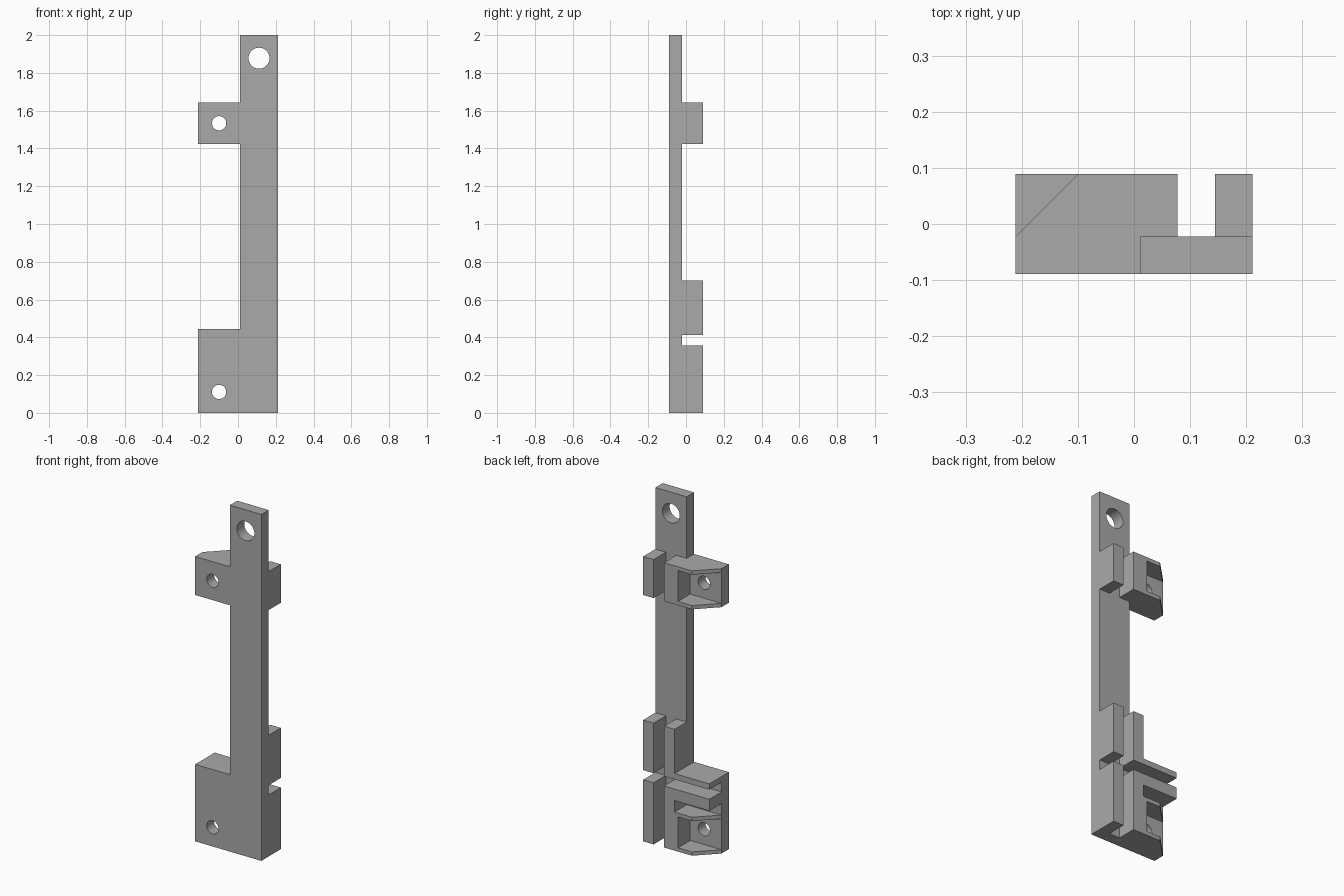
import bpy
import bmesh
from math import radians
from mathutils import Matrix, Vector

cube = bpy.data.objects.get("Cube")
if cube:
    bpy.data.objects.remove(cube, do_unlink=True)

# Part is laid out in millimetres: x from its right edge, y from the front, z from the foot
UNIT = 2 / 90
ORIGIN = Vector((9.5, 4, 0))

grey = bpy.data.materials.new("plain grey")
grey.use_nodes = True
grey.diffuse_color = (0.4, 0.4, 0.4, 1)
grey.node_tree.nodes["Principled BSDF"].inputs["Base Color"].default_value = (0.4, 0.4, 0.4, 1)


def make_object(name, bm):
    bmesh.ops.recalc_face_normals(bm, faces=bm.faces)
    for v in bm.verts:
        v.co = (v.co - ORIGIN) * UNIT
    mesh = bpy.data.meshes.new(name)
    bm.to_mesh(mesh)
    bm.free()
    obj = bpy.data.objects.new(name, mesh)
    bpy.context.collection.objects.link(obj)
    return obj


def prism(name, points, push):
    """Extrude a flat outline along a vector."""
    bm = bmesh.new()
    face = bm.faces.new([bm.verts.new(p) for p in points])
    made = bmesh.ops.extrude_face_region(bm, geom=[face])
    moved = [g for g in made["geom"] if isinstance(g, bmesh.types.BMVert)]
    bmesh.ops.translate(bm, verts=moved, vec=push)
    return make_object(name, bm)


def block(name, x, y, z):
    outline = [(x[0], y[0], z[0]), (x[1], y[0], z[0]), (x[1], y[1], z[0]), (x[0], y[1], z[0])]
    return prism(name, outline, (0, 0, z[1] - z[0]))


def drill(name, x, z, radius):
    bm = bmesh.new()
    spin = Matrix.Translation((x, 4, z)) @ Matrix.Rotation(radians(90), 4, "X")
    bmesh.ops.create_cone(bm, cap_ends=True, segments=48, radius1=radius,
                          radius2=radius, depth=20, matrix=spin)
    return make_object(name, bm)


# Full-depth body from the front outline: bar, upper tab and foot
outline = [(0, 0), (19, 0), (19, 90), (10, 90), (10, 74), (0, 74),
           (0, 64), (10, 64), (10, 20), (0, 20)]
bracket = prism("mounting_bracket", [(x, 0, z) for x, z in outline], (0, 8, 0))

# Everything behind the 3 mm front plate is carved away with these cutters
back = (3, 10)
cutters = [
    block("bar_top_relief", (-2, 21), back, (74, 92)),
    block("bar_middle_relief", (-2, 21), back, (31.5, 64)),
    block("cross_gap", (-2, 21), back, (16, 18.5)),
    block("long_slot", (13, 16), back, (-2, 92)),
    block("side_slot", (-2, 10), back, (10, 13)),
]

# Screw pockets with chamfered shelves, and their holes
for place, z in (("lower", 0), ("upper", 64)):
    cutters.append(block(place + "_pocket", (-2, 9), back, (z + 1, z + 9)))
    corner = [(-2, 1, z - 1), (7, 10, z - 1), (-2, 10, z - 1)]
    cutters.append(prism(place + "_chamfer", corner, (0, 0, 12)))
    cutters.append(drill(place + "_screw_hole", 5, z + 5, 1.7))
cutters.append(drill("hanging_hole", 14.5, 84.5, 2.5))

bpy.context.view_layer.objects.active = bracket
for cutter in cutters:
    cutter.hide_render = True
    cut = bracket.modifiers.new(cutter.name, "BOOLEAN")
    cut.operation = "DIFFERENCE"
    cut.solver = "EXACT"
    cut.object = cutter
    bpy.ops.object.modifier_apply(modifier=cut.name)
for cutter in cutters:
    bpy.data.objects.remove(cutter, do_unlink=True)

# One colour, smooth hole walls, sharp edges
bracket.data.materials.clear()
bracket.data.materials.append(grey)
for face in bracket.data.polygons:
    face.material_index = 0
bpy.ops.object.select_all(action="DESELECT")
bracket.select_set(True)
bpy.ops.object.shade_smooth_by_angle(angle=radians(30))
